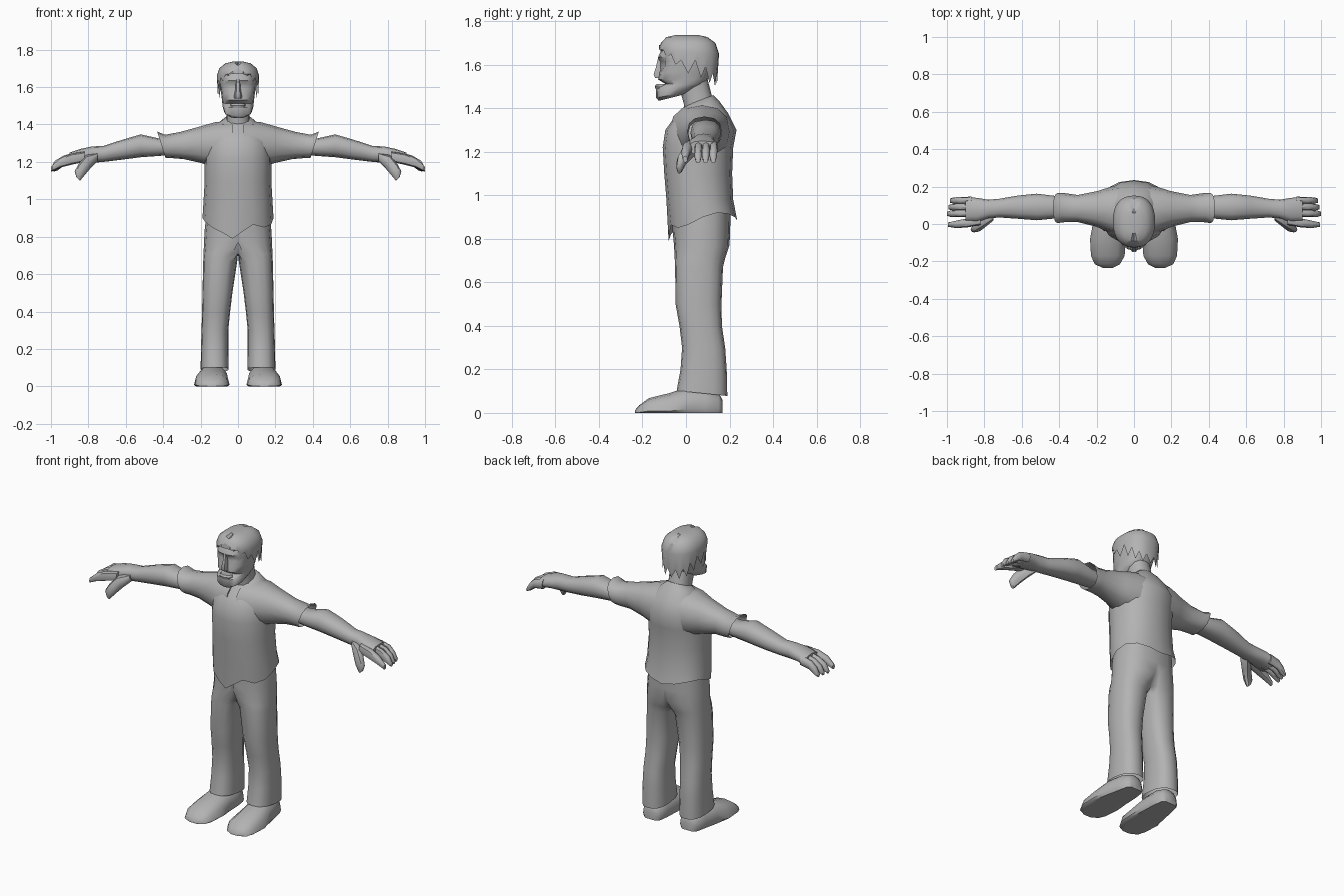
import bpy, bmesh, math

grey = bpy.data.materials.new("plain grey")
grey.diffuse_color = (0.45, 0.45, 0.45, 1)


def spread(c, p):
    return math.copysign(abs(c) ** p, c)


def loft(name, axis, sections, n=12, p=0.85, caps=(True, True), tweak=None,
         mirror=False, angle=50):
    """Skin rings (position, u0, u1, v0, v1, slant) along an axis."""
    bm = bmesh.new()
    rings = []
    for k, s in enumerate(sections):
        pos, u0, u1, v0, v1 = s[:5]
        slant = s[5] if len(s) > 5 else 0
        ring = []
        for i in range(n):
            a = 2 * math.pi * i / n
            cu, cv = spread(math.cos(a), p), spread(math.sin(a), p)
            u = (u0 + u1) / 2 + (u1 - u0) / 2 * cu
            v = (v0 + v1) / 2 + (v1 - v0) / 2 * cv
            w = pos + slant * cv
            co = {"x": (w, u, v), "y": (u, w, v), "z": (u, v, w)}[axis]
            if tweak:
                co = tweak(k, i, *co)
            ring.append(bm.verts.new(co))
        rings.append(ring)
    for a, b in zip(rings, rings[1:]):
        for i in range(n):
            j = (i + 1) % n
            bm.faces.new((a[i], a[j], b[j], b[i]))
    if caps[0]:
        bm.faces.new(rings[0])
    if caps[1]:
        bm.faces.new(rings[-1])
    bmesh.ops.recalc_face_normals(bm, faces=bm.faces)
    if mirror:  # open the seam between the halves
        seam = [f for f in bm.faces if all(abs(v.co.x) < 1e-4 for v in f.verts)]
        bmesh.ops.delete(bm, geom=seam, context="FACES")
        bmesh.ops.remove_doubles(bm, verts=bm.verts, dist=1e-4)
    me = bpy.data.meshes.new(name)
    bm.to_mesh(me)
    bm.free()
    ob = bpy.data.objects.new(name, me)
    bpy.context.collection.objects.link(ob)
    me.materials.append(grey)
    bpy.ops.object.select_all(action="DESELECT")
    ob.select_set(True)
    bpy.context.view_layer.objects.active = ob
    bpy.ops.object.shade_smooth_by_angle(angle=math.radians(angle))
    if mirror:
        m = ob.modifiers.new("Mirror", "MIRROR")
        m.merge_threshold = 0.001
    return ob


# Shirt body with an uneven hem
hem = [.90, .92, .915, .90, .885, .90, .915, .92, .90, .88, .85, .82, .79, .865, .85, .865]


def shirt_hem(k, i, x, y, z):
    if k == 0:
        z = hem[i]
        if i == 12:
            x = -0.03
    return x, y, z


loft("shirt_body", "z", [
    (0.88, -.19, .19, -.08, .235),
    (0.98, -.185, .185, -.09, .217),
    (1.10, -.178, .178, -.10, .212),
    (1.22, -.18, .18, -.107, .217),
    (1.30, -.175, .175, -.095, .232),
    (1.365, -.15, .15, -.055, .195, .01),
    (1.41, -.10, .10, -.02, .155, .02),
    (1.435, -.065, .065, -.005, .125, .025)], n=16, p=0.9,
    caps=(False, True), tweak=shirt_hem)

# Sleeves, with slanted open cuffs
loft("sleeves", "x", [
    (0.03, -.075, .21, 1.16, 1.42, 0),
    (0.12, -.05, .20, 1.17, 1.413, 0),
    (0.20, -.015, .175, 1.195, 1.39, 0),
    (0.30, .01, .155, 1.215, 1.36, .01),
    (0.37, .01, .165, 1.22, 1.345, .02),
    (0.41, .005, .165, 1.222, 1.362, .022)], caps=(True, False), mirror=True)

# Bare arms down to the knuckles
loft("arms", "x", [
    (0.34, .035, .145, 1.24, 1.325),
    (0.42, .03, .15, 1.232, 1.325),
    (0.52, .02, .162, 1.225, 1.347),
    (0.62, .028, .152, 1.212, 1.318),
    (0.72, .035, .135, 1.20, 1.285),
    (0.78, .03, .13, 1.195, 1.283),
    (0.84, .01, .14, 1.195, 1.27),
    (0.90, .01, .143, 1.185, 1.25)], mirror=True)

# Fingers: three grouped, one index, and the thumb
for k in range(3):
    y = .038 + .035 * k
    d = .008 * k
    loft(f"finger_{k + 1}", "x", [
        (0.87, y, y + .038, 1.19, 1.25),
        (0.93, y, y + .037, 1.18, 1.235),
        (0.98 - d, y, y + .034, 1.155, 1.205),
        (1.0 - d, y + .006, y + .028, 1.148, 1.17)], n=8, mirror=True)
loft("index_finger", "x", [
    (0.82, -.005, .04, 1.20, 1.255),
    (0.89, -.018, .03, 1.185, 1.245),
    (0.95, -.022, .018, 1.17, 1.22),
    (0.995, -.015, .008, 1.15, 1.18)], n=8, mirror=True)
loft("thumbs", "x", [
    (0.75, .02, .09, 1.205, 1.25, 0),
    (0.80, -.02, .045, 1.17, 1.235, .015),
    (0.835, -.042, .005, 1.135, 1.185, .02),
    (0.855, -.045, -.012, 1.108, 1.15, .018),
    (0.855, -.04, -.02, 1.10, 1.12, .01)], n=8, mirror=True)


# Trousers: one leg and half the hips, mirrored
def hips(k, i, x, y, z):
    return max(x, 0), y, z


loft("trousers", "z", [
    (0.95, -.165, .165, -.06, .205),
    (0.84, -.178, .178, -.062, .203),
    (0.77, -.15, .182, -.055, .20),
    (0.71, -.03, .184, -.052, .18),
    (0.67, .004, .186, -.05, .17),
    (0.50, .03, .19, -.048, .163),
    (0.40, .042, .192, -.03, .165),
    (0.30, .052, .195, -.018, .18),
    (0.20, .052, .198, -.025, .187),
    (0.09, .05, .20, -.043, .19, -.012)], n=16, p=0.8,
    caps=(False, False), tweak=hips, mirror=True)


# Shoes with flat soles
def sole(k, i, x, y, z):
    return x, y, max(z, 0)


loft("shoes", "y", [
    (-.235, .115, .165, -.01, .012),
    (-.215, .075, .21, -.03, .035),
    (-.17, .05, .23, -.05, .068),
    (-.08, .045, .235, -.075, .09),
    (.00, .05, .22, -.08, .115),
    (.09, .055, .20, -.08, .115),
    (.15, .065, .185, -.06, .095),
    (.167, .085, .165, -.02, .06)], n=12, tweak=sole, mirror=True)

# Neck leaning forward into the head
loft("neck", "z", [
    (1.38, -.07, .07, -.01, .14, .02),
    (1.44, -.062, .062, -.01, .118, .02),
    (1.53, -.065, .065, -.04, .10, 0)], n=12)


# Head with a mouth notch and sunken eyes
def face(k, i, x, y, z):
    if k in (6, 7) and i in (11, 13):
        y += 0.02
    return x, y, z


loft("head", "z", [
    (1.448, -.045, .045, -.125, -.015, .014),
    (1.462, -.072, .072, -.138, .02, .014),
    (1.497, -.083, .083, -.138, .07, .006),
    (1.512, -.084, .084, -.095, .085),
    (1.532, -.086, .086, -.128, .10),
    (1.565, -.09, .09, -.125, .115),
    (1.595, -.094, .094, -.125, .125),
    (1.615, -.095, .095, -.125, .13),
    (1.635, -.095, .095, -.128, .13),
    (1.68, -.092, .092, -.108, .13),
    (1.715, -.07, .07, -.08, .10)], n=16, p=0.8, tweak=face)
loft("nose", "z", [
    (1.538, -.02, .02, -.143, -.10),
    (1.553, -.021, .021, -.152, -.10),
    (1.59, -.014, .014, -.14, -.10),
    (1.64, -.011, .011, -.128, -.10)], n=6)
loft("lower_lip", "z", [
    (1.488, -.035, .035, -.14, -.08),
    (1.502, -.042, .042, -.143, -.08),
    (1.512, -.035, .035, -.135, -.08)], n=8)

# Hair cap with ragged locks and a centre parting
locks = [1.56, 1.62, 1.54, 1.59, 1.515, 1.56, 1.50, 1.55, 1.50, 1.55, 1.50, 1.56,
         1.515, 1.59, 1.54, 1.62, 1.56, 1.62, 1.60, 1.65, 1.63, 1.67, 1.66, 1.685,
         1.70, 1.685, 1.66, 1.67, 1.63, 1.65, 1.60, 1.62]


def strands(k, i, x, y, z):
    if k == 0:
        z = locks[i]
    if k >= 3 and i in (8, 24):
        z -= 0.012
    return x, y, z


loft("hair", "z", [
    (1.55, -.108, .108, -.122, .142),
    (1.66, -.113, .113, -.125, .152, -.01),
    (1.70, -.10, .10, -.115, .135),
    (1.727, -.068, .068, -.092, .10),
    (1.736, -.03, .03, -.05, .06)], n=32, p=0.85,
    caps=(False, True), tweak=strands, angle=35)
